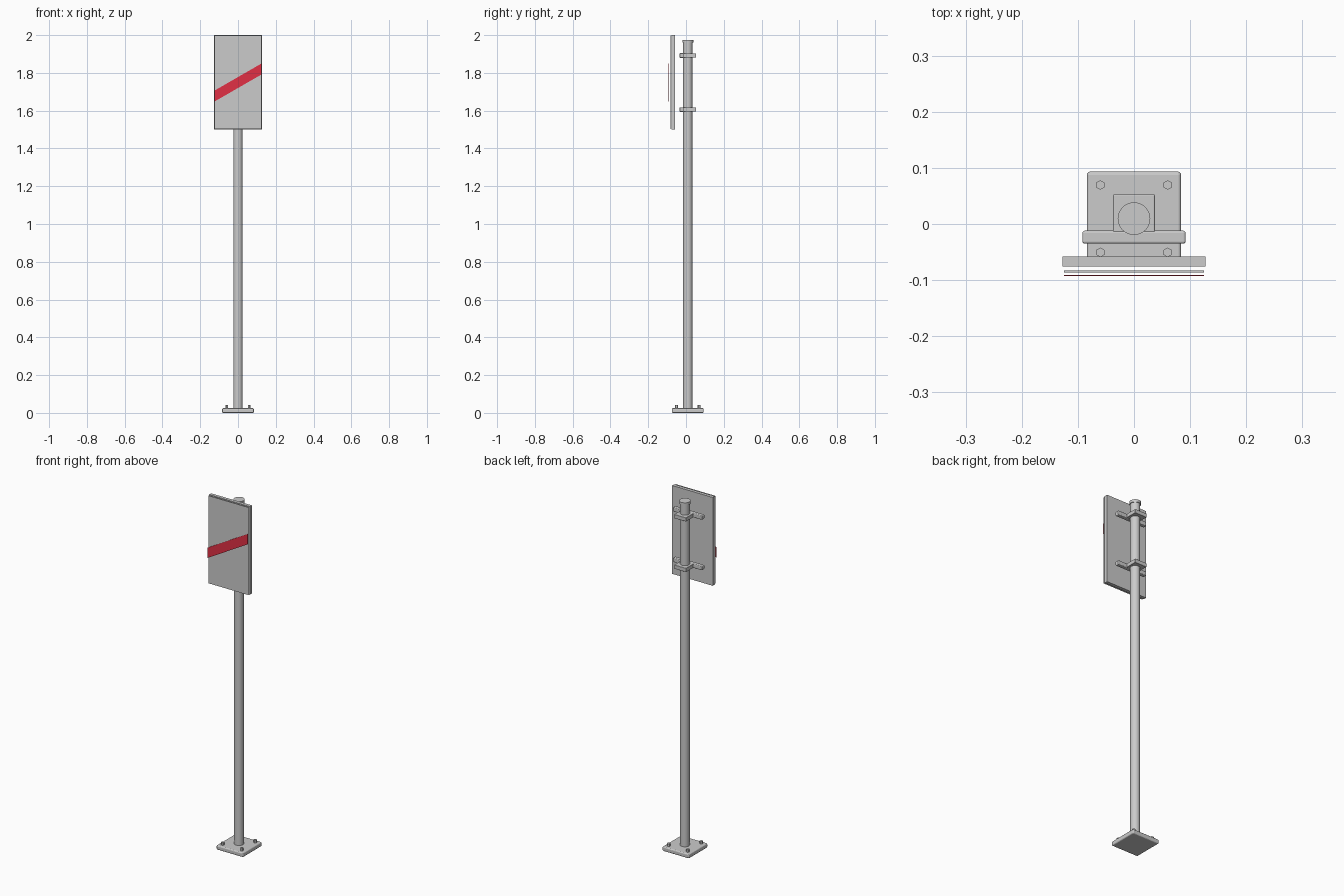
import bpy, math

if "Cube" in bpy.data.objects:
    bpy.data.objects.remove(bpy.data.objects["Cube"])

CY = 0.0095  # pole axis in y


def material(name, color):
    m = bpy.data.materials.new(name)
    m.diffuse_color = color
    m.use_nodes = True
    m.node_tree.nodes["Principled BSDF"].inputs["Base Color"].default_value = m.diffuse_color
    return m


def box(name, x, y, z, bevel=0.0, mat=None):
    """Box from (min, max) ranges, optionally with rounded edges."""
    bpy.ops.mesh.primitive_cube_add(size=1, location=[sum(r) / 2 for r in (x, y, z)])
    o = bpy.context.object
    o.name = name
    o.scale = [r[1] - r[0] for r in (x, y, z)]
    bpy.ops.object.transform_apply(location=False, rotation=False, scale=True)
    if bevel:
        b = o.modifiers.new("bevel", 'BEVEL')
        b.width, b.segments = bevel, 3
    if mat:
        o.data.materials.append(mat)
    return o


def cyl(name, r, x, y, z0, z1, sides):
    bpy.ops.mesh.primitive_cylinder_add(vertices=sides, radius=r, depth=z1 - z0,
                                        location=(x, y, (z0 + z1) / 2))
    o = bpy.context.object
    o.name = name
    if sides > 12:
        bpy.ops.object.shade_smooth_by_angle(angle=math.radians(35))
    return o


# Base plate and hexagonal anchor bolts
box("base_plate", (-0.084, 0.084), (CY - 0.084, CY + 0.084), (0, 0.025), 0.006)
for i, (sx, sy) in enumerate([(-1, -1), (1, -1), (-1, 1), (1, 1)]):
    cyl(f"anchor_bolt_{i + 1}", 0.0085, sx * 0.06, CY + sy * 0.06, 0.02, 0.041, 6)

# Pole and cap
cyl("pole", 0.025, 0, CY, 0.02, 1.965, 32)
cyl("pole_cap", 0.029, 0, CY, 1.96, 1.975, 32)

# Clamps around the pole with a cross bar in front
for label, z in (("lower", 1.606), ("upper", 1.892)):
    box(f"{label}_clamp", (-0.037, 0.037), (-0.02, 0.053), (z - 0.011, z + 0.011), 0.002)
    box(f"{label}_cross_bar", (-0.092, 0.092), (-0.035, -0.012), (z - 0.012, z + 0.012), 0.004)

# Sign backing and light face sheet
box("sign_backing", (-0.127, 0.127), (-0.076, -0.058), (1.5, 2.0))
box("sign_face", (-0.125, 0.125), (-0.086, -0.083), (1.502, 1.998),
    mat=material("face_white", (0.8, 0.8, 0.8, 1)))

# Slanted red stripe
pts = [(-0.125, 1.648), (0.125, 1.792), (0.125, 1.850), (-0.125, 1.706)]
verts = [(x, y, z) for y in (-0.0925, -0.0905) for x, z in pts]
faces = [(0, 1, 2, 3), (7, 6, 5, 4)] + [(i, i + 4, (i + 1) % 4 + 4, (i + 1) % 4) for i in range(4)]
mesh = bpy.data.meshes.new("red_stripe")
mesh.from_pydata(verts, [], faces)
mesh.materials.append(material("stripe_red", (0.75, 0.03, 0.06, 1)))
bpy.context.collection.objects.link(bpy.data.objects.new("red_stripe", mesh))
